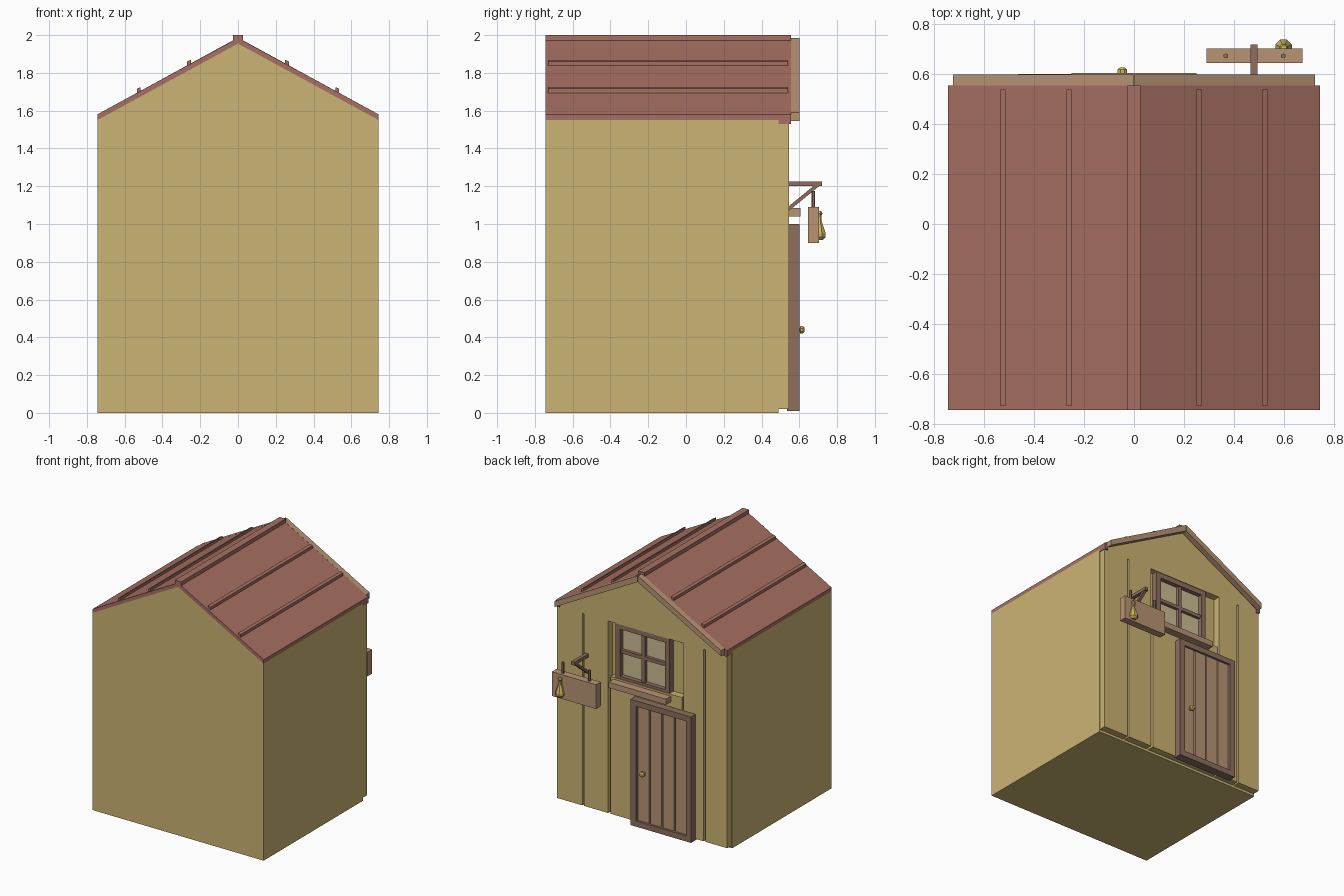
import bpy, bmesh, math
from mathutils import Vector

if "Cube" in bpy.data.objects:
    bpy.data.objects.remove(bpy.data.objects["Cube"], do_unlink=True)


def material(name, rgb):
    lin = [((c / 255 + 0.055) / 1.055) ** 2.4 for c in rgb] + [1]
    m = bpy.data.materials.new(name)
    m.use_nodes = True
    m.diffuse_color = lin
    m.node_tree.nodes["Principled BSDF"].inputs["Base Color"].default_value = lin
    return m


WALL = material("yellow wall", (203, 180, 115))
ROOF = material("red roof", (167, 112, 98))
LIGHT = material("light wood", (184, 148, 117))
DARK = material("dark wood", (141, 111, 94))
GLASS = material("beige glass", (204, 189, 147))
BRASS = material("brass", (208, 183, 98))


def finish(name, bm, mat):
    bmesh.ops.recalc_face_normals(bm, faces=bm.faces)
    mesh = bpy.data.meshes.new(name)
    bm.to_mesh(mesh)
    bm.free()
    mesh.materials.append(mat)
    ob = bpy.data.objects.new(name, mesh)
    bpy.context.collection.objects.link(ob)
    return ob


def prism(name, outline, y0, y1, mat):
    """Extrude an (x, z) outline along y."""
    bm = bmesh.new()
    face = bm.faces.new([bm.verts.new((x, y0, z)) for x, z in outline])
    ext = bmesh.ops.extrude_face_region(bm, geom=[face])["geom"]
    bmesh.ops.translate(bm, vec=(0, y1 - y0, 0),
                        verts=[v for v in ext if isinstance(v, bmesh.types.BMVert)])
    return finish(name, bm, mat)


def box(name, x0, x1, y0, y1, z0, z1, mat):
    return prism(name, [(x0, z0), (x1, z0), (x1, z1), (x0, z1)], y0, y1, mat)


def lathe(name, rings, sides, loc, mat, axis="Z"):
    """Stack of rings given as (radius, height)."""
    bm = bmesh.new()
    loops = []
    for r, h in rings:
        loop = []
        for i in range(sides):
            a = math.tau * (i + 0.5) / sides
            u, v = r * math.cos(a), r * math.sin(a)
            co = (u, v, h) if axis == "Z" else (u, h, v)
            loop.append(bm.verts.new(Vector(loc) + Vector(co)))
        loops.append(loop)
    for a, b in zip(loops, loops[1:]):
        for i in range(sides):
            j = (i + 1) % sides
            bm.faces.new((a[i], a[j], b[j], b[i]))
    bm.faces.new(loops[0])
    bm.faces.new(loops[-1])
    return finish(name, bm, mat)


# Main dimensions
W, BACK, WALL_Y, FACE_Y, ROOF_Y = 0.745, -0.745, 0.49, 0.545, 0.555
EAVE, RIDGE, PLANK_TOP = 1.58, 1.985, 1.53
SLOPE = (RIDGE - EAVE) / W


def roof_z(x):
    return RIDGE - SLOPE * abs(x)


# House body and gable infill above the facade planks
H = 0.03
prism("house_body", [(-W, 0), (W, 0), (W, EAVE - H), (0, RIDGE - H), (-W, EAVE - H)],
      BACK, WALL_Y, WALL)
prism("gable", [(-W + 0.01, PLANK_TOP), (W - 0.01, PLANK_TOP), (W - 0.01, EAVE - H),
                (0, RIDGE - H), (-W + 0.01, EAVE - H)], WALL_Y, FACE_Y, WALL)

# Vertical facade planks, the middle one stopping below the window
planks = [(-0.74, -0.55, PLANK_TOP), (-0.535, -0.36, PLANK_TOP), (-0.345, 0.275, 1.10),
          (0.295, 0.505, PLANK_TOP), (0.52, 0.74, PLANK_TOP)]
for i, (x0, x1, top) in enumerate(planks):
    box(f"facade_plank_{i + 1}", x0, x1, WALL_Y, FACE_Y, 0.02, top, WALL)

# Roof slopes, battens, eave blocks and bargeboards on both sides
for s, side in ((1, "left"), (-1, "right")):
    prism(f"roof_slope_{side}", [(0, RIDGE), (s * W, EAVE), (s * W, EAVE - H), (0, RIDGE - H)],
          BACK, ROOF_Y, ROOF)
    for i, x in enumerate((0.26, 0.525)):
        a, b = x - 0.01, x + 0.01
        prism(f"roof_batten_{side}_{i + 1}",
              [(s * a, roof_z(a) - 0.01), (s * b, roof_z(b) - 0.01),
               (s * b, roof_z(b) + 0.022), (s * a, roof_z(a) + 0.02)],
              BACK + 0.015, ROOF_Y - 0.015, ROOF)
    box(f"eave_block_{side}", s * 0.715, s * W, 0.48, ROOF_Y, PLANK_TOP, EAVE - 0.01, ROOF)
    e = 0.725
    prism(f"bargeboard_{side}",
          [(s * 0.003, RIDGE), (s * e, roof_z(e)), (s * e, roof_z(e) - 0.045),
           (s * 0.003, RIDGE - 0.05)], ROOF_Y, 0.60, LIGHT)
box("ridge_cap", -0.027, 0.027, BACK, ROOF_Y, 1.965, 2.0, ROOF)


def frame(name, x0, x1, z0, z1, y0, y1, t, mat):
    """Rectangular frame from two posts and two rails."""
    box(name + "_post_right", x0, x0 + t, y0, y1, z0, z1, mat)
    box(name + "_post_left", x1 - t, x1, y0, y1, z0, z1, mat)
    box(name + "_rail_bottom", x0 + t, x1 - t, y0, y1, z0, z0 + t, mat)
    box(name + "_rail_top", x0 + t, x1 - t, y0, y1, z1 - t, z1, mat)


# Window with four panes and a sill
frame("window_frame", -0.235, 0.235, 1.08, PLANK_TOP, WALL_Y, 0.54, 0.04, DARK)
box("window_glass", -0.2, 0.2, WALL_Y, 0.505, 1.1, 1.51, GLASS)
box("window_bar_upright", -0.014, 0.014, 0.5, 0.53, 1.11, 1.5, DARK)
box("window_bar_cross", -0.2, 0.2, 0.5, 0.528, 1.297, 1.325, DARK)
box("window_sill", -0.25, 0.25, 0.52, 0.606, 1.04, 1.085, LIGHT)

# Door with frame, four boards and a knob
DX0, DX1, T = -0.465, 0.06, 0.045
frame("door_frame", DX0, DX1, 0.01, 1.0, 0.535, 0.602, T, DARK)
box("door_backing", DX0 + T, DX1 - T, 0.54, 0.565, 0.05, 0.96, DARK)
step = (DX1 - DX0 - 2 * T) / 4
for i in range(4):
    x = DX0 + T + i * step
    box(f"door_board_{i + 1}", x + 0.005, x + step - 0.005, 0.56, 0.585, 0.055, 0.955, LIGHT)
lathe("door_knob", [(0.01, 0), (0.01, 0.02), (0.021, 0.022), (0.021, 0.036), (0.012, 0.044)],
      8, (-0.047, 0.583, 0.44), BRASS, "Y")

# Hanging sign on a wall bracket
box("sign_board", 0.29, 0.675, 0.645, 0.703, 0.90, 1.09, LIGHT)
for i, x in enumerate((0.368, 0.598)):
    lathe(f"sign_hanger_{i + 1}", [(0.01, 0), (0.01, 0.09)], 6, (x, 0.674, 1.085), DARK)
box("bracket_arm", 0.467, 0.495, FACE_Y, 0.72, 1.2, 1.226, DARK)
bm = bmesh.new()
brace = [(FACE_Y, 1.07), (FACE_Y, 1.095), (0.68, 1.205), (0.71, 1.205)]
bm.faces.new([bm.verts.new((0.47, y, z)) for y, z in brace])
ext = bmesh.ops.extrude_face_region(bm, geom=bm.faces[:])["geom"]
bmesh.ops.translate(bm, vec=(0.022, 0, 0),
                    verts=[v for v in ext if isinstance(v, bmesh.types.BMVert)])
finish("bracket_brace", bm, DARK)

# Pear-shaped ornament on the sign
lathe("sign_ornament", [(0.02, 0.915), (0.035, 0.93), (0.036, 0.95), (0.026, 0.98),
                        (0.013, 1.015), (0.012, 1.045), (0.018, 1.055), (0.012, 1.068)],
      8, (0.6, 0.706, 0), BRASS)
